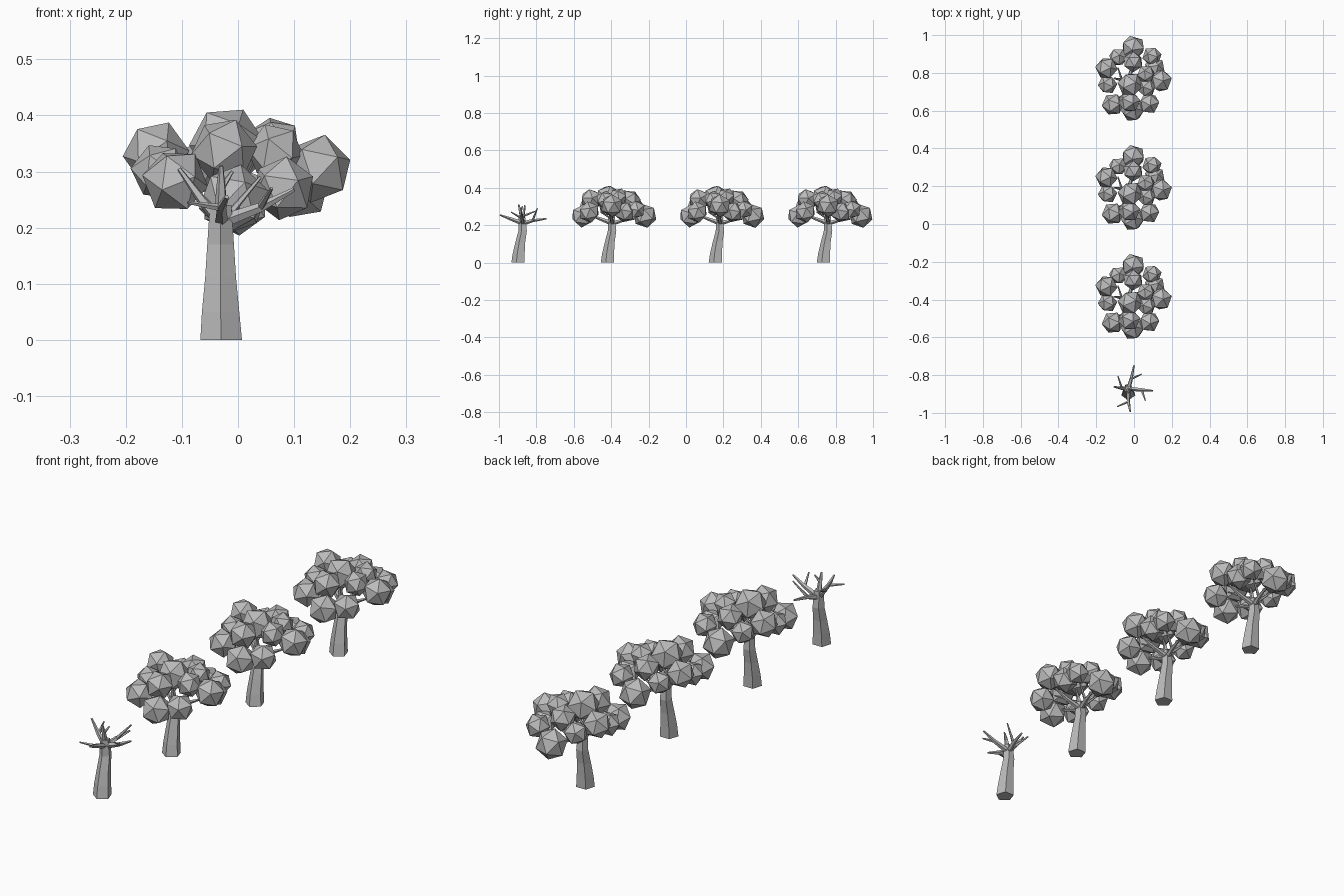
import bpy, bmesh, math, random
from mathutils import Vector, Euler

if "Cube" in bpy.data.objects:
    bpy.data.objects.remove(bpy.data.objects["Cube"], do_unlink=True)
random.seed(4)

grey = bpy.data.materials.new("plain grey")
grey.use_nodes = True
grey.diffuse_color = (0.5, 0.5, 0.5, 1)
grey.node_tree.nodes["Principled BSDF"].inputs["Base Color"].default_value = (0.5, 0.5, 0.5, 1)


def make_mesh(name, bm):
    bmesh.ops.recalc_face_normals(bm, faces=bm.faces)
    mesh = bpy.data.meshes.new(name)
    bm.to_mesh(mesh)
    bm.free()
    mesh.materials.append(grey)
    return mesh


def tube(bm, points, radii, sides=5, upright=False):
    """Tapered low-poly tube along a path, closed at both ends."""
    points = [Vector(p) for p in points]
    rings = []
    for i, (p, r) in enumerate(zip(points, radii)):
        along = points[min(i + 1, len(points) - 1)] - points[max(i - 1, 0)]
        if upright:
            u, v = Vector((1, 0, 0)), Vector((0, 1, 0))
        else:
            u = along.orthogonal().normalized()
            v = along.normalized().cross(u)
        angles = [math.tau * k / sides - math.pi / 2 for k in range(sides)]
        rings.append([bm.verts.new(p + r * (u * math.cos(a) + v * math.sin(a))) for a in angles])
    for a, b in zip(rings, rings[1:]):
        for k in range(sides):
            j = (k + 1) % sides
            bm.faces.new((a[k], a[j], b[j], b[k]))
    bm.faces.new(rings[0])
    bm.faces.new(rings[-1])


# Trunk with a gentle bend
bm = bmesh.new()
tube(bm, [(-.03, 0, 0), (-.031, .004, .05), (-.031, .012, .11), (-.031, .024, .17), (-.031, .02, .24)],
     [.039, .035, .029, .025, .02], upright=True)
trunk_mesh = make_mesh("trunk", bm)

# Branches: elbow, tip and side twig tip
limbs = [
    ((.04, .018, .236), (.10, .013, .268), (.06, -.04, .27)),
    ((-.065, .025, .25), (-.105, .033, .305), (-.085, .09, .275)),
    ((-.03, -.045, .235), (-.02, -.10, .255), (-.09, -.072, .245)),
    ((-.015, .075, .225), (0, .148, .235), (.04, .10, .29)),
    ((-.03, .01, .27), (-.03, 0, .31), (-.01, .02, .3)),
]
bm = bmesh.new()
for elbow, tip, twig in limbs:
    tube(bm, [(-.03, .023, .21), elbow, tip], [.013, .009, .004])
    tube(bm, [elbow, twig], [.007, .003])
branch_mesh = make_mesh("branches", bm)

# Leaf clumps: x, y, z, radius
clumps = [
    (-.02, 0, .35, .068), (-.025, -.09, .337, .06), (-.008, -.135, .25, .064),
    (-.112, -.105, .283, .06), (.08, -.10, .27, .058), (.142, .02, .305, .062),
    (-.14, 0, .3, .052), (-.146, .087, .332, .06), (-.085, .145, .30, .05),
    (-.004, .197, .25, .066), (.095, .15, .285, .052), (-.005, .12, .335, .055),
    (.063, .055, .35, .05), (.066, -.015, .335, .052), (.11, .09, .27, .056),
]
bm = bmesh.new()
for x, y, z, r in clumps:
    ball = bmesh.ops.create_icosphere(bm, subdivisions=1, radius=r)["verts"]
    turn = Euler([random.uniform(0, math.tau) for _ in range(3)]).to_matrix()
    bmesh.ops.rotate(bm, verts=ball, cent=(0, 0, 0), matrix=turn)
    bmesh.ops.translate(bm, verts=ball, vec=(x, y, z))
leaf_mesh = make_mesh("leaves", bm)


def place(name, mesh, y):
    obj = bpy.data.objects.new(name, mesh)
    obj.location.y = y
    bpy.context.collection.objects.link(obj)


# One bare tree in front, three leafy trees behind it
for i, y in enumerate((-.895, -.417, .16, .738)):
    label = "bare_tree" if i == 0 else f"leafy_tree_{i}"
    place(label + "_trunk", trunk_mesh, y)
    place(label + "_branches", branch_mesh, y)
    if i:
        place(label + "_leaves", leaf_mesh, y)
